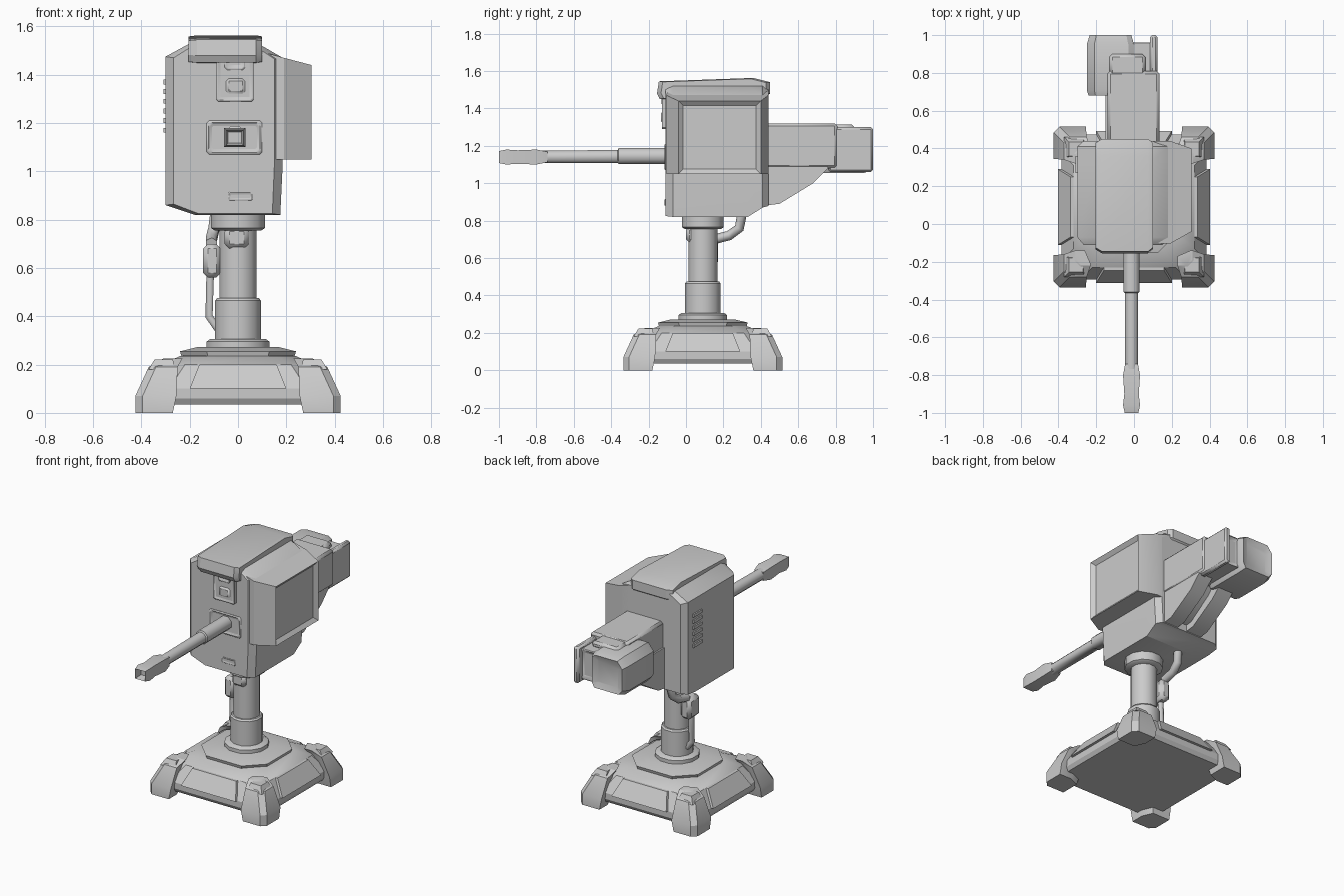
import bpy, bmesh, math
from mathutils import Vector

if "Cube" in bpy.data.objects:
    bpy.data.objects.remove(bpy.data.objects["Cube"])

grey = bpy.data.materials.new("plain grey")
grey.diffuse_color = (0.6, 0.6, 0.6, 1)
grey.use_nodes = True
grey.node_tree.nodes["Principled BSDF"].inputs["Base Color"].default_value = grey.diffuse_color
CY = 0.09  # y of the pedestal axis


def finish(name, bm, angle=30):
    bmesh.ops.recalc_face_normals(bm, faces=bm.faces)
    me = bpy.data.meshes.new(name)
    bm.to_mesh(me)
    bm.free()
    ob = bpy.data.objects.new(name, me)
    bpy.context.collection.objects.link(ob)
    me.materials.append(grey)
    bpy.ops.object.select_all(action='DESELECT')
    ob.select_set(True)
    bpy.context.view_layer.objects.active = ob
    bpy.ops.object.shade_smooth_by_angle(angle=math.radians(angle))
    return ob


def loft(name, rings, angle=30, inset=None):
    """Skin rings of equal length; inset = (direction, width, depth) recesses a face."""
    bm = bmesh.new()
    vs = [[bm.verts.new(p) for p in r] for r in rings]
    n = len(rings[0])
    for a, b in zip(vs, vs[1:]):
        for i in range(n):
            bm.faces.new((a[i], a[(i + 1) % n], b[(i + 1) % n], b[i]))
    bm.faces.new(vs[0])
    bm.faces.new(vs[-1])
    if inset:
        bmesh.ops.recalc_face_normals(bm, faces=bm.faces)
        d = Vector(inset[0])
        f = max(bm.faces, key=lambda f: (f.normal.dot(d) > 0.9) * f.calc_area())
        bmesh.ops.inset_region(bm, faces=[f], thickness=inset[1], depth=-inset[2])
    return finish(name, bm, angle)


def box(name, x, y, z, bevel=0.01, inset=None):
    rings = [[(x[0], y[0], h), (x[1], y[0], h), (x[1], y[1], h), (x[0], y[1], h)] for h in z]
    ob = loft(name, rings, 30, inset)
    if bevel:
        m = ob.modifiers.new("bevel", 'BEVEL')
        m.width, m.segments = bevel, 1
    return ob


def octagon(h, c, z):
    """Chamfered square of half width h and corner cut c about the pedestal axis."""
    k = h - c
    return [(sx, CY + sy, z) for sx, sy in
            ((-k, -h), (k, -h), (h, -k), (h, k), (k, h), (-k, h), (-h, k), (-h, -k))]


def turned(name, profile, n=12):
    """Upright round part from (radius, z) pairs."""
    return loft(name, [[(r * math.cos((i + .5) * math.tau / n), CY + r * math.sin((i + .5) * math.tau / n), z)
                        for i in range(n)] for r, z in profile], 35)


def section(pts, y, cx=0, cz=0, sx=1, sz=1):
    return [(cx + (x - cx) * sx, y, cz + (z - cz) * sz) for x, z in pts]


def tube(name, pts, r):
    cu = bpy.data.curves.new(name, 'CURVE')
    cu.dimensions = '3D'
    cu.bevel_depth, cu.bevel_resolution, cu.use_fill_caps = r, 1, True
    sp = cu.splines.new('POLY')
    sp.points.add(len(pts) - 1)
    for p, q in zip(sp.points, pts):
        p.co = (*q, 1)
    cu.materials.append(grey)
    ob = bpy.data.objects.new(name, cu)
    bpy.context.collection.objects.link(ob)


# Base: sloped skirt, stepped top plate
loft("base", [octagon(.37, .1, .035), octagon(.385, .1, .06), octagon(.385, .1, .10),
              octagon(.32, .1, .20), octagon(.24, .08, .235), octagon(.2, .08, .24)])
loft("base_top_plate", [octagon(.23, .11, .22), octagon(.24, .11, .255), octagon(.17, .08, .272)])

# Four side panels and four corner feet
for k in range(4):
    c, s = round(math.cos(k * math.pi / 2)), round(math.sin(k * math.pi / 2))

    def turn(x, y, z):
        return (c * x - s * y, CY + s * x + c * y, z)

    loft("skirt_panel", [[turn(x, y - o, z) for x, y, z in
                          ((-.2, -.39, .10), (.2, -.39, .10), (.16, -.325, .20), (-.16, -.325, .20))]
                         for o in (-.03, .012)], 30)
    foot = [(.27, .425, 0), (.255, .425, .07), (.25, .37, .19), (.23, .31, .225)]
    loft("foot", [[turn(a, a + .07, z) if i == 0 else turn(*p, z) for i, p in enumerate(
        ((a, a + .07), (a, b), (a + .05, b + .0), (b - .03, b), (b, b - .03), (b, a), (a + .03, a)))]
        for a, b, z in foot])
    # small clamps on top of each foot
    loft("foot_clamp", [[turn(x, y, z) for x, y in ((p, p), (q, p), (q, q), (p, q))]
                        for p, q, z in ((.26, .37, .18), (.27, .345, .222))])

# Pedestal
turned("collar", [(.135, .26), (.135, .295), (.12, .305)])
turned("lower_post", [(.098, .29), (.098, .465), (.09, .475)])
turned("upper_post", [(.08, .46), (.08, .77)])
box("post_bracket", (-.055, .045), (0, .06), (.68, .77), .02)
turned("neck", [(.10, .755), (.115, .765), (.115, .84)])

# Cable and junction box beside the post
tube("cable", [(-.09, .30, .84), (-.10, .285, .76), (-.11, .23, .72), (-.11, .15, .70)], .026)
box("junction_box", (-.145, -.07), (.05, .17), (.56, .70), .02)
tube("lower_cable", [(-.115, .11, .58), (-.12, .11, .40), (-.085, .11, .35)], .018)

# Main housing
hull = [(-.30, .86), (-.30, 1.475), (-.19, 1.535), (.09, 1.525), (.185, 1.47),
        (.185, 1.03), (.175, .82), (-.18, .82)]
back = [(x, max(z, .87)) for x, z in hull]
loft("housing", [section(hull, -.11, -.06, 1.15, .86, .985), section(hull, -.07),
                 section(hull, .33), section(back, .41), section(back, .44, -.06, 1.15, .86, .97)])

# Side box with recessed outer face
loft("side_box", [[(x, y0, z0), (x, y1, z0), (x, y1, z1), (x, y0, z1)] for x, y0, y1, z0, z1 in
                  ((.10, -.10, .44, 1.05, 1.495), (.19, -.105, .44, 1.05, 1.47), (.305, -.04, .40, 1.05, 1.44))],
     30, ((1, 0, 0), .035, .02))

# Raised roof cap
roof = [(-.14, 1.45), (-.155, 1.48), (-.145, 1.545), (.36, 1.563), (.45, 1.54), (.45, 1.48), (.40, 1.44)]
loft("roof_cap", [[(x, .15 + (y - .15) * s, 1.50 + (z - 1.50) * s) for y, z in roof]
                  for x, s in ((-.205, .93), (-.17, 1), (.075, 1), (.10, .93))])

# Vent slats on the left wall
for i in range(6):
    box("vent_slat", (-.309, -.29), (.27, .36), (1.16 + i * .04, 1.18 + i * .04), 0)

# Front sensor panel with two lenses
box("sensor_panel", (-.09, .065), (-.135, -.09), (1.29, 1.52), .008, ((0, -1, 0), .014, .012))
box("upper_lens", (-.055, .03), (-.138, -.11), (1.42, 1.49), .01, ((0, -1, 0), .015, .015))
box("lower_lens", (-.05, .03), (-.134, -.11), (1.32, 1.385), .015)
box("lower_vent", (-.04, .06), (-.118, -.09), (.88, .915), .005, ((0, -1, 0), .008, .008))

# Barrel, its socket and the muzzle
box("barrel_socket", (-.13, .10), (-.122, -.08), (1.07, 1.21), .01, ((0, -1, 0), .03, .015))
bx = -.013


def ring(y, r, z):
    return [(bx + r * math.cos((i + .5) * math.tau / 8), y, z + r * math.sin((i + .5) * math.tau / 8))
            for i in range(8)]


loft("barrel", [ring(y, r, z) for y, r, z in
                ((-.08, .046, 1.145), (-.36, .046, 1.145), (-.365, .038, 1.143), (-.80, .036, 1.14))], 50)
muzzle = [(bx - .045, 1.10), (bx + .045, 1.10), (bx + .045, 1.18), (bx - .045, 1.18)]
loft("muzzle", [section(muzzle, y, bx, 1.14, s, t) for y, s, t in
                ((-.74, .75, .7), (-.80, 1, 1), (-.90, .85, .9), (-.96, 1, 1), (-1, .8, .8))],
     30, ((0, -1, 0), .012, .05))

# Rear boom: upper beam with two sloping struts below
box("rear_beam", (-.14, .135), (.40, .81), (1.08, 1.32), .015)
strut = [(.30, .86), (.37, .875), (.50, .89), (.68, 1.00), (.76, 1.08), (.72, 1.15), (.40, 1.15)]
for x0, x1 in ((-.15, -.04), (.03, .13)):
    loft("boom_strut", [[(x, y, z) for y, z in strut] for x in (x0, x1)])
loft("boom_web", [[(x, .36 + (y - .36) * .88, z + .04) for y, z in strut] for x in (-.05, .04)])

# Rear breech: left block, middle plate and right fin
breech = [(-.25, 1.09), (-.22, 1.055), (-.02, 1.055), (0, 1.09), (0, 1.28), (-.03, 1.30), (-.21, 1.30), (-.25, 1.25)]
loft("breech_block", [section(breech, y, -.12, 1.18, s, s) for y, s in
                      ((.68, .93), (.71, 1), (.95, 1), (1, .88))], 30, ((0, 1, 0), .04, .015))
box("breech_plate", (-.02, .10), (.78, .97), (1.08, 1.28), .015, ((0, 1, 0), .02, .02))
box("breech_fin", (.085, .125), (.76, 1.0), (1.06, 1.30), .012)
box("breech_latch", (-.13, .06), (.78, .90), (1.27, 1.315), .015)
